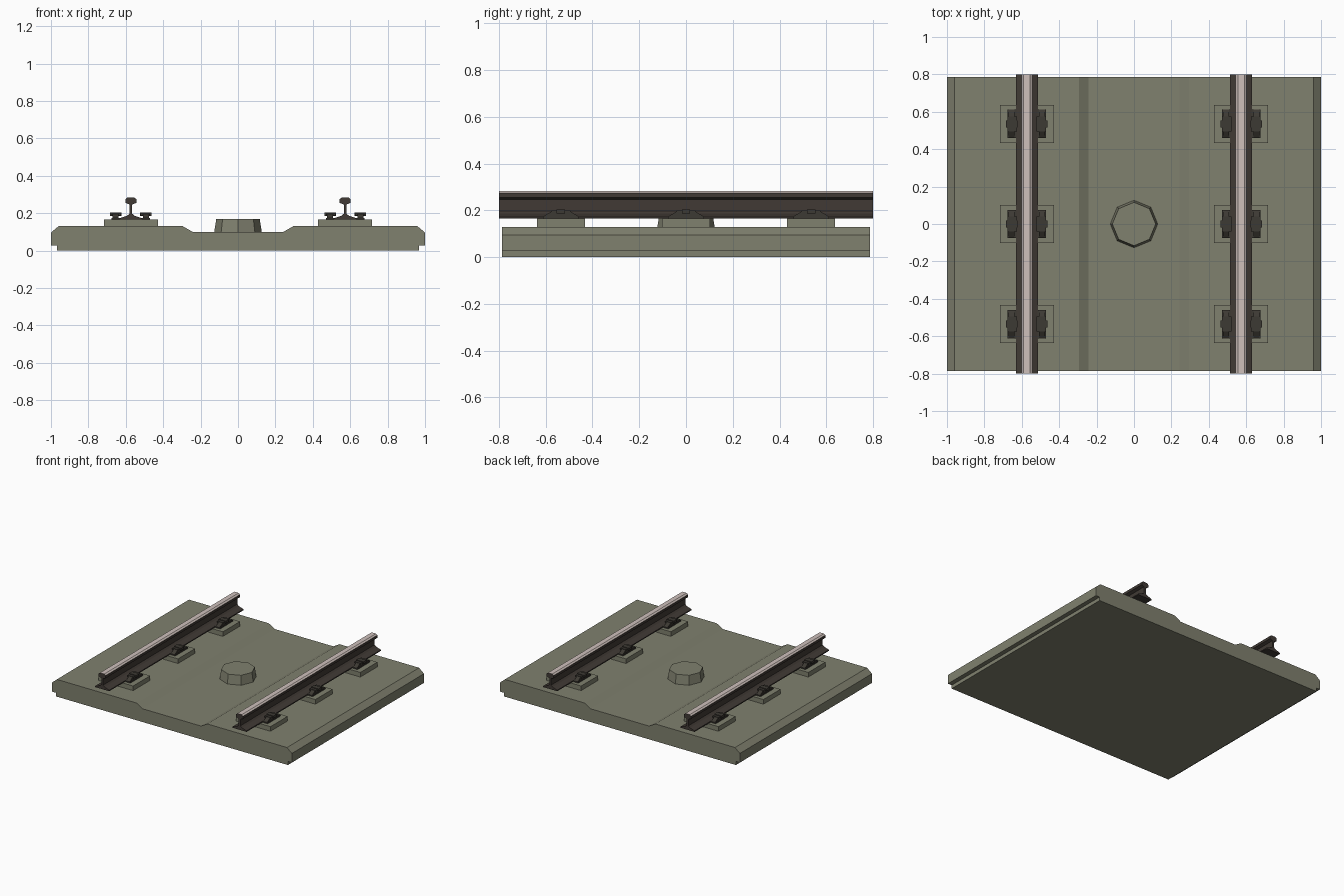
import bpy
import bmesh
from math import pi

cube = bpy.data.objects.get("Cube")
if cube:
    bpy.data.objects.remove(cube, do_unlink=True)


def material(name, rgb):
    m = bpy.data.materials.new(name)
    m.use_nodes = True
    m.diffuse_color = (*rgb, 1)
    m.node_tree.nodes["Principled BSDF"].inputs["Base Color"].default_value = (*rgb, 1)
    return m


concrete = material("grey green concrete", (0.215, 0.218, 0.158))
rail_steel = material("dark brown steel", (0.052, 0.042, 0.035))
clip_steel = material("dark clip iron", (0.046, 0.041, 0.033))
polished = material("polished rail top", (0.62, 0.53, 0.50))


def finish(name, bm, *mats):
    bmesh.ops.recalc_face_normals(bm, faces=bm.faces[:])
    mesh = bpy.data.meshes.new(name)
    bm.to_mesh(mesh)
    bm.free()
    for m in mats:
        mesh.materials.append(m)
    obj = bpy.data.objects.new(name, mesh)
    bpy.context.collection.objects.link(obj)
    return obj


def extrude(bm, outline, vec):
    """Close an outline of 3D points into a prism along vec."""
    face = bm.faces.new([bm.verts.new(p) for p in outline])
    out = bmesh.ops.extrude_face_region(bm, geom=[face])
    verts = [g for g in out["geom"] if isinstance(g, bmesh.types.BMVert)]
    bmesh.ops.translate(bm, verts=verts, vec=vec)


def mirrored(half):
    """Complete a right half profile, listed bottom to top."""
    return half + [(-a, z) for a, z in reversed(half)]


def long_prism(bm, half, cx, y):
    extrude(bm, [(cx + x, -y, z) for x, z in mirrored(half)], (0, 2 * y, 0))


def box(bm, x0, x1, cy, hy, z0, z1):
    extrude(bm, [(x0, cy - hy, z0), (x1, cy - hy, z0), (x1, cy - hy, z1),
                 (x0, cy - hy, z1)], (0, 2 * hy, 0))


# Slab with stepped underside, chamfered shoulders and central trough
bm = bmesh.new()
long_prism(bm, [(0.967, 0), (0.967, 0.027), (1, 0.027), (1, 0.096), (0.96, 0.13),
                (0.295, 0.13), (0.243, 0.10)], 0, 0.787)
finish("slab", bm, concrete)

# Eight sided tapered boss in the trough
bm = bmesh.new()
bmesh.ops.create_cone(bm, cap_ends=True, segments=8, radius1=0.127, radius2=0.116, depth=0.07)
bmesh.ops.translate(bm, verts=bm.verts[:], vec=(0, 0, 0.135))
finish("centre_boss", bm, concrete)

RAIL_X = 0.573
RAIL_HALF = [(0.059, 0.165), (0.059, 0.173), (0.02, 0.186), (0.007, 0.197), (0.007, 0.246),
             (0.029, 0.255), (0.029, 0.275), (0.018, 0.284)]

for side, cx in (("left", RAIL_X), ("right", -RAIL_X)):
    # Rail with polished running surface
    bm = bmesh.new()
    long_prism(bm, RAIL_HALF, cx, 0.8)
    rail = finish(side + "_rail", bm, rail_steel, polished)
    for p in rail.data.polygons:
        if p.normal.z > 0.3 and p.center.z > 0.27:
            p.material_index = 1

    for place, cy in (("front", -0.535), ("middle", 0), ("back", 0.535)):
        # Concrete pad
        bm = bmesh.new()
        box(bm, cx - 0.144, cx + 0.144, cy, 0.102, 0.13, 0.165)
        finish(f"{side}_{place}_pad", bm, concrete)

        # Pair of clips: foot plate, tapered body and clamping cap
        bm = bmesh.new()
        for s in (-1, 1):
            box(bm, cx + s * 0.05, cx + s * 0.102, cy, 0.076, 0.165, 0.174)
            body = mirrored([(0.076, 0.174), (0.04, 0.196)])
            extrude(bm, [(cx + s * 0.066, cy + y, z) for y, z in body], (s * 0.032, 0, 0))
            box(bm, cx + s * 0.052, cx + s * 0.102, cy, 0.04, 0.187, 0.199)
            box(bm, cx + s * 0.05, cx + s * 0.111, cy, 0.018, 0.186, 0.204)
        finish(f"{side}_{place}_clips", bm, clip_steel)
